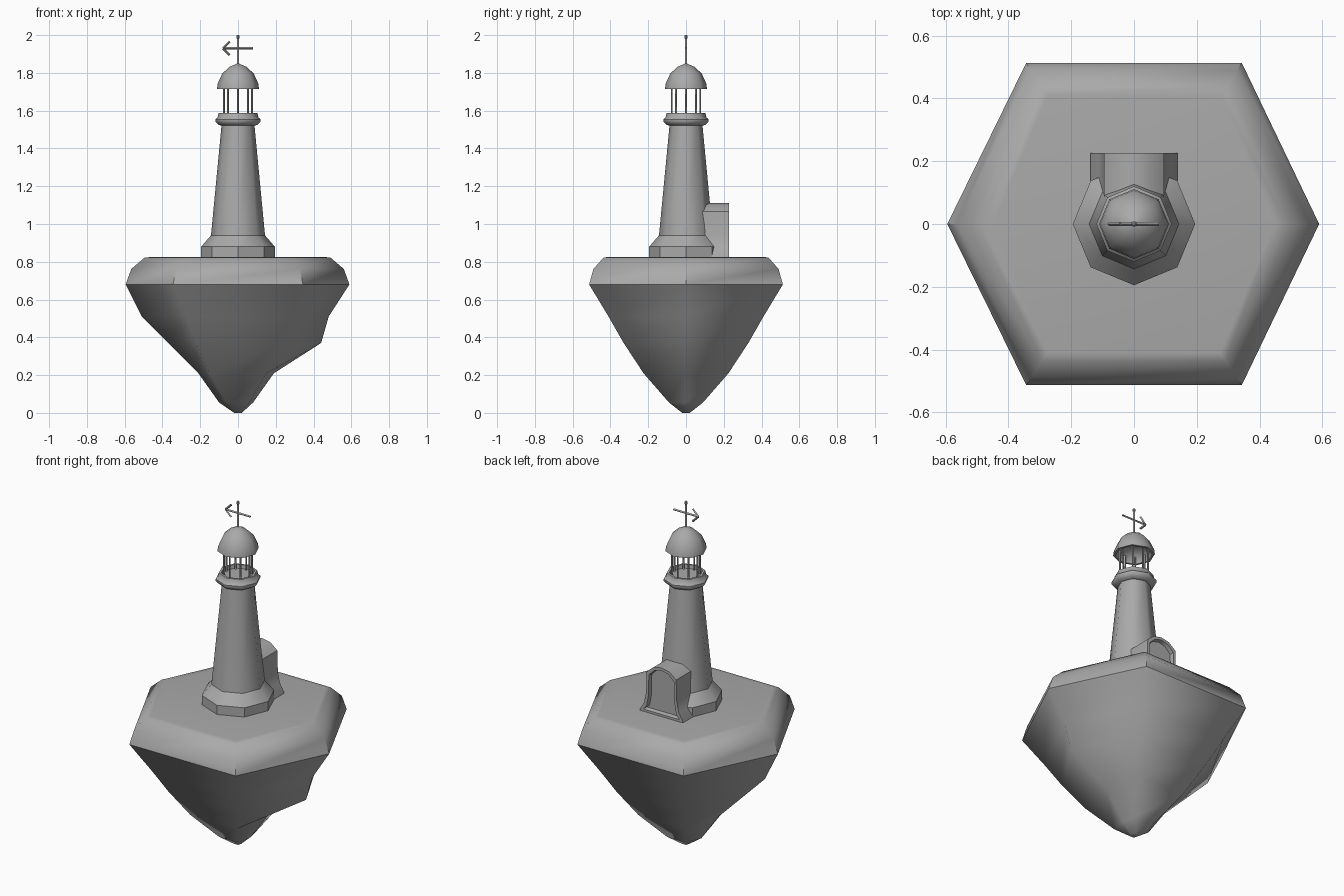
import bpy, bmesh
from math import sin, cos, pi, radians
from mathutils import Vector

if "Cube" in bpy.data.objects:
    bpy.data.objects.remove(bpy.data.objects["Cube"], do_unlink=True)

# Single flat colour
GREY = (0.4, 0.4, 0.4, 1)
stone = bpy.data.materials.new("stone_grey")
stone.use_nodes = True
stone.diffuse_color = GREY
stone.node_tree.nodes["Principled BSDF"].inputs["Base Color"].default_value = GREY


def skin(name, rings, limit=35):
    """Bridge a stack of equal rings, cap both ends, smooth below the limit angle."""
    bm = bmesh.new()
    loops = [[bm.verts.new(p) for p in ring] for ring in rings]
    n = len(loops[0])
    for a, b in zip(loops, loops[1:]):
        for i in range(n):
            j = (i + 1) % n
            bm.faces.new((a[i], a[j], b[j], b[i]))
    bm.faces.new(loops[0])
    bm.faces.new(loops[-1])
    bmesh.ops.recalc_face_normals(bm, faces=bm.faces)
    for f in bm.faces:
        f.smooth = True
    for e in bm.edges:
        e.smooth = e.calc_face_angle(0) < radians(limit)
    mesh = bpy.data.meshes.new(name)
    bm.to_mesh(mesh)
    bm.free()
    mesh.materials.append(stone)
    obj = bpy.data.objects.new(name, mesh)
    bpy.context.collection.objects.link(obj)
    return obj


def lathe(name, profile, sides=8, limit=35):
    turns = [2 * pi * i / sides for i in range(sides)]
    return skin(name, [[(r * cos(t), r * sin(t), z) for t in turns]
                       for r, z in profile], limit)


def bar(name, start, end, radius, sides=6):
    a, b = Vector(start), Vector(end)
    turn = (b - a).to_track_quat('Z', 'Y')
    ring = [turn @ Vector((radius * cos(2 * pi * i / sides),
                           radius * sin(2 * pi * i / sides), 0)) for i in range(sides)]
    return skin(name, [[p + c for p in ring] for c in (a, b)], 70)


def hexagon(left, right, depth, z):
    """Hexagon with corners on the x axis; left and right are its reach in -x and +x."""
    k = 0.67 * depth
    return [(right, 0, z), (k, depth, z), (-k, depth, z),
            (-left, 0, z), (-k, -depth, z), (k, -depth, z)]


# Island: rock underside, then bevelled top slab
skin("rock_underside", [hexagon(*r) for r in (
    (0.02, 0.02, 0.02, 0), (0.10, 0.08, 0.09, 0.055), (0.21, 0.19, 0.225, 0.21),
    (0.37, 0.44, 0.33, 0.37), (0.51, 0.48, 0.41, 0.51), (0.595, 0.59, 0.513, 0.68))], 55)
skin("island_top", [hexagon(*r) for r in (
    (0.595, 0.59, 0.513, 0.68), (0.565, 0.56, 0.49, 0.762),
    (0.495, 0.49, 0.437, 0.822), (0.45, 0.45, 0.41, 0.826))], 47)

# Tower: stepped foot, tapered shaft, gallery with recessed floor
lathe("tower_foot", [(0.195, 0.81), (0.195, 0.88), (0.143, 0.94)], limit=38)
lathe("tower_shaft", [(0.143, 0.94), (0.086, 1.535)], limit=50)
lathe("gallery", [(0.086, 1.52), (0.105, 1.526), (0.12, 1.542), (0.12, 1.554),
                  (0.108, 1.564), (0.103, 1.588), (0.09, 1.588), (0.087, 1.568)], limit=46)

# Lantern posts and hollow dome
for i in range(8):
    x, y = 0.075 * cos(pi * i / 4), 0.075 * sin(pi * i / 4)
    bar("lantern_post", (x, y, 1.56), (x, y, 1.745), 0.005)
lathe("dome", [(0.04, 1.77), (0.09, 1.74), (0.098, 1.716), (0.111, 1.716),
               (0.107, 1.745), (0.083, 1.797), (0.045, 1.832), (0.006, 1.849)], limit=50)

# Weather vane
bar("vane_rod", (0, 0, 1.84), (0, 0, 1.99), 0.006)
lathe("vane_knob", [(0.004, 1.98), (0.009, 1.986), (0.009, 1.994), (0.004, 2.0)])
bar("vane_arrow", (-0.078, 0, 1.93), (0.08, 0, 1.93), 0.006, 4)
for side in (-1, 1):
    bar("vane_arrowhead", (-0.08, 0, 1.93), (-0.044, 0, 1.93 + side * 0.036), 0.006, 4)

# Rear porch: flared arch run into the tower, with a recessed doorway
half = [(0.14, 0.815), (0.138, 0.835), (0.112, 0.88), (0.099, 0.94),
        (0.095, 1.065), (0.052, 1.1)]
arch = half + [(0, 1.111)] + [(-x, z) for x, z in reversed(half)]


def arch_ring(y, inset):
    shrink = 1 - inset / 0.11
    return [(x * shrink, y, max(z - inset, 0.815 + inset * 1.5)) for x, z in arch]


skin("porch", [arch_ring(0.05, 0), arch_ring(0.227, 0),
               arch_ring(0.227, 0.016), arch_ring(0.205, 0.02)], 40)
